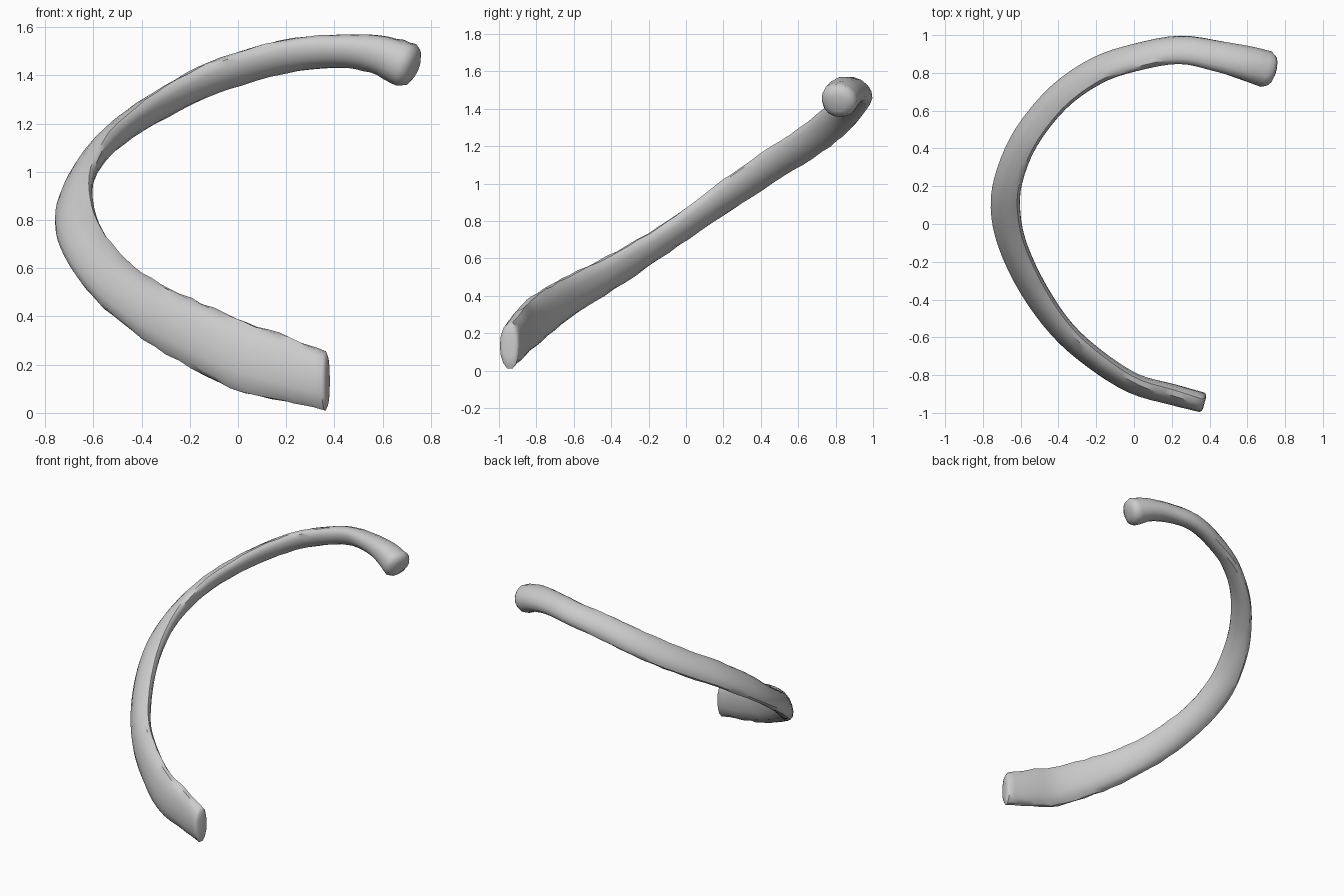
import bpy
import bmesh
import math
import random
from mathutils import Vector

default_cube = bpy.data.objects.get("Cube")
if default_cube:
    bpy.data.objects.remove(default_cube, do_unlink=True)

random.seed(4)
SIDES = 14
STEPS = 4

# Centre line and section: x, y, z, half thickness, half height
STATIONS = [
    (.36, -.944, .133, .053, .122), (.2, -.902, .18, .056, .137),
    (0, -.845, .24, .056, .142), (-.2, -.72, .335, .058, .128),
    (-.38, -.56, .435, .062, .11), (-.53, -.35, .555, .07, .095),
    (-.64, -.12, .7, .075, .082), (-.68, .07, .83, .079, .075),
    (-.66, .25, .958, .076, .074), (-.57, .46, 1.098, .074, .073),
    (-.4, .67, 1.233, .072, .073), (-.2, .81, 1.345, .072, .073),
    (0, .88, 1.427, .072, .072), (.24, .922, 1.487, .075, .07),
    (.45, .887, 1.5, .083, .07), (.6, .85, 1.48, .093, .085),
    (.7, .82, 1.443, .098, .095),
]


def make_material(name, colour):
    material = bpy.data.materials.new(name)
    material.use_nodes = True
    material.diffuse_color = colour
    shader = next(n for n in material.node_tree.nodes if n.type == "BSDF_PRINCIPLED")
    shader.inputs["Base Color"].default_value = colour
    return material


def smooth_path(rows):
    """Pass a smooth curve through all station values."""
    rows = [Vector(row) for row in rows]
    padded = [2 * rows[0] - rows[1]] + rows + [2 * rows[-1] - rows[-2]]
    result = []
    for a, b, c, d in zip(padded, padded[1:], padded[2:], padded[3:]):
        for step in range(STEPS):
            t = step / STEPS
            result.append((2 * b + (c - a) * t + (2 * a - 5 * b + 4 * c - d) * t ** 2
                           + (3 * b - a - 3 * c + d) * t ** 3) / 2)
    return result + [rows[-1]]


def add_ring(bm, centre, outward, upward, thick, tall, lean, rough=0):
    """Oval section, slanted by lean, with a flatter inner face."""
    ring = []
    for side in range(SIDES):
        angle = math.tau * side / SIDES
        across, along = math.cos(angle + lean), math.sin(angle)
        if across < 0:
            across = -abs(across) ** 0.75
        wobble = 1 + random.uniform(-rough, rough) * abs(along)
        point = centre + outward * across * thick + upward * along * tall * wobble
        ring.append(bm.verts.new(point))
    return ring


def build_rib(name, material):
    path = smooth_path(STATIONS)
    centres = [Vector(row[:3]) for row in path]
    bm = bmesh.new()
    rings = []
    last = len(path) - 1
    for i, row in enumerate(path):
        tangent = centres[min(i + 1, last)] - centres[max(i - 1, 0)]
        # The broad front end is cut upright
        tangent.z *= min(1, i / (4 * STEPS))
        tangent.normalize()
        upward = (Vector((0, 0, 1)) - tangent * tangent.z).normalized()
        outward = tangent.cross(upward)
        # Keep outward on the convex side of the curve
        if outward.dot(centres[i] - Vector((.2, 0, centres[i].z))) < 0:
            outward.negate()
        thick, tall = row[3], row[4]
        lean = .65 * math.sin(math.pi * i / last)
        if i == 0:
            for offset, scale in ((.014, .55), (.01, .85)):
                rings.append(add_ring(bm, centres[i] - tangent * offset, outward, upward,
                                      thick * scale, tall * scale, lean))
        rings.append(add_ring(bm, centres[i], outward, upward, thick, tall, lean, .04))
        if i == last:
            for offset, scale in ((.025, .85), (.04, .5)):
                rings.append(add_ring(bm, centres[i] + tangent * offset, outward, upward,
                                      thick * scale, tall * scale, lean))
    for first, second in zip(rings, rings[1:]):
        for k in range(SIDES):
            n = (k + 1) % SIDES
            bm.faces.new((first[k], first[n], second[n], second[k]))
    bm.faces.new(rings[0])
    bm.faces.new(rings[-1])
    bmesh.ops.recalc_face_normals(bm, faces=bm.faces)

    mesh = bpy.data.meshes.new(name)
    bm.to_mesh(mesh)
    bm.free()
    mesh.materials.append(material)
    rib = bpy.data.objects.new(name, mesh)
    bpy.context.collection.objects.link(rib)
    return rib


rib = build_rib("rib_bone", make_material("bone_grey", (.6, .6, .6, 1)))
bpy.ops.object.select_all(action="DESELECT")
rib.select_set(True)
bpy.context.view_layer.objects.active = rib
bpy.ops.object.shade_smooth_by_angle(angle=math.radians(40))
